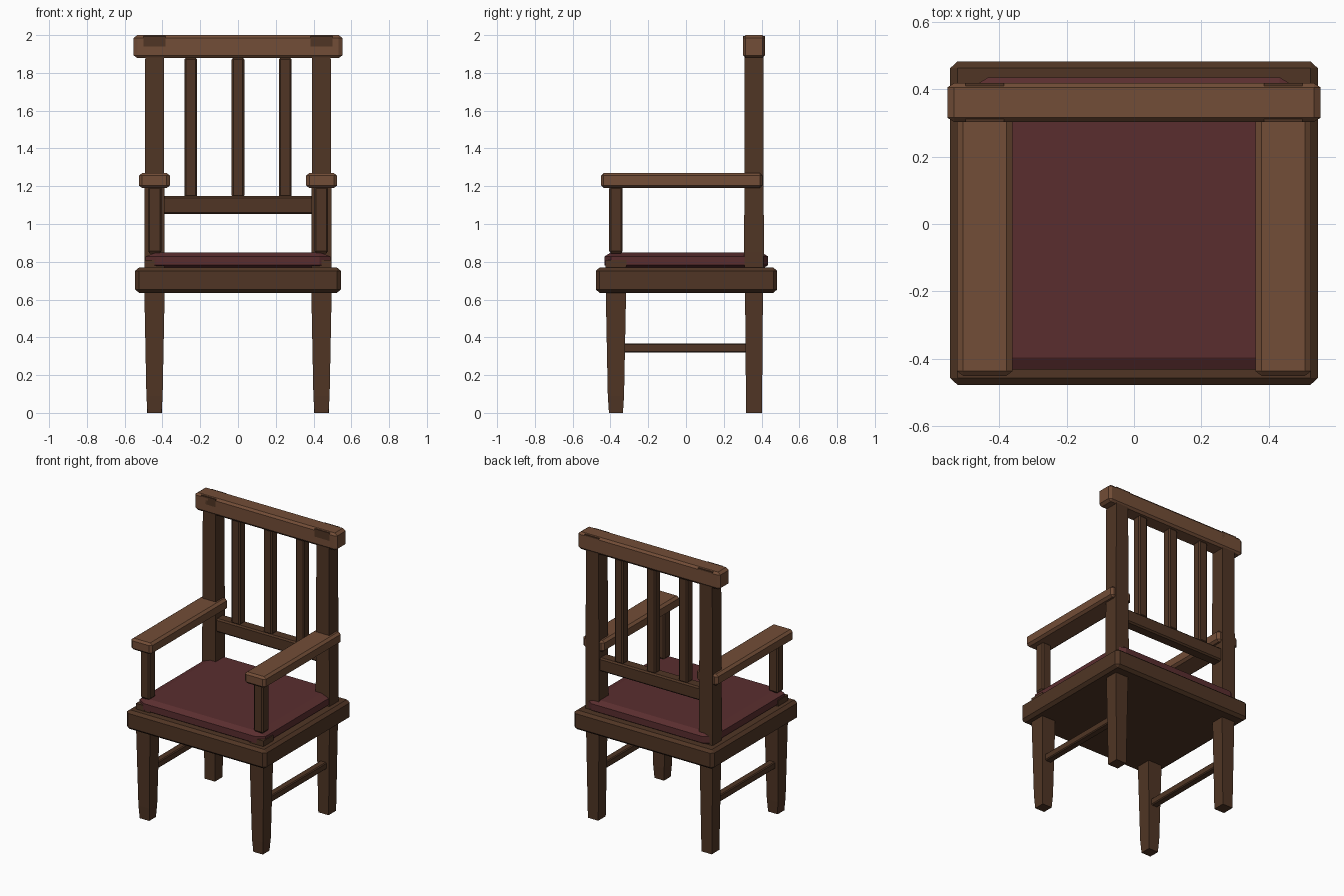
import bpy, bmesh
from mathutils import Vector

if "Cube" in bpy.data.objects:
    bpy.data.objects.remove(bpy.data.objects["Cube"])


def material(name, rgb):
    m = bpy.data.materials.new(name)
    m.diffuse_color = (*rgb, 1)
    m.use_nodes = True
    m.node_tree.nodes["Principled BSDF"].inputs["Base Color"].default_value = m.diffuse_color
    return m


DARK = material("dark_wood", (0.080, 0.036, 0.018))
LIGHT = material("light_wood", (0.170, 0.075, 0.038))
RED = material("maroon_cushion", (0.102, 0.027, 0.028))


def finish(name, bm, mat):
    bmesh.ops.recalc_face_normals(bm, faces=bm.faces[:])
    me = bpy.data.meshes.new(name)
    bm.to_mesh(me)
    bm.free()
    me.materials.append(mat)
    ob = bpy.data.objects.new(name, me)
    bpy.context.collection.objects.link(ob)
    return ob


def box(name, lo, hi, chamfer, mat):
    """Box between two corners with a separate chamfer depth on each axis."""
    lo, hi, c = Vector(lo), Vector(hi), Vector(chamfer)
    bm = bmesh.new()
    bmesh.ops.create_cube(bm, size=1)
    for v in bm.verts:
        v.co = Vector([v.co[i] * (hi[i] - lo[i]) / c[i] for i in range(3)])
    bmesh.ops.bevel(bm, geom=bm.edges[:], offset=1, segments=1,
                    affect='EDGES', profile=0.5)
    for v in bm.verts:
        v.co = Vector([v.co[i] * c[i] for i in range(3)]) + (lo + hi) / 2
    return finish(name, bm, mat)


def post(name, x, y, rings, mat):
    """Square post through rings of (z, half width x, half width y)."""
    bm = bmesh.new()
    loops = [[bm.verts.new((x + sx * hx, y + sy * hy, z))
              for sx, sy in ((-1, -1), (1, -1), (1, 1), (-1, 1))]
             for z, hx, hy in rings]
    bm.faces.new(loops[0])
    bm.faces.new(loops[-1])
    for a, b in zip(loops, loops[1:]):
        for i in range(4):
            j = (i + 1) % 4
            bm.faces.new((a[i], a[j], b[j], b[i]))
    return finish(name, bm, mat)


# Seat frame and cushion
box("seat_frame", (-0.545, -0.477, 0.635), (0.545, 0.482, 0.77),
    (0.022, 0.02, 0.018), DARK)
box("cushion", (-0.49, -0.432, 0.76), (0.49, 0.435, 0.85),
    (0.058, 0.036, 0.022), RED)

for side, s in (("left", -1), ("right", 1)):
    # Legs, the rear ones running up to the top rail
    post(side + "_front_leg", s * 0.442, -0.371,
         [(0, 0.037, 0.037), (0.09, 0.043, 0.043), (0.6, 0.053, 0.053),
          (0.81, 0.054, 0.055)], DARK)
    post(side + "_back_post", s * 0.442, 0.36,
         [(0, 0.04, 0.042), (0.6, 0.05, 0.047), (0.85, 0.053, 0.052),
          (1.88, 0.049, 0.05), (1.94, 0.057, 0.058), (1.995, 0.057, 0.058)], DARK)
    # Armrest with its support
    xs = sorted((s * 0.36, s * 0.525))
    box(side + "_armrest", (xs[0], -0.45, 1.19), (xs[1], 0.405, 1.27),
        (0.018, 0.014, 0.014), LIGHT)
    xs = sorted((s * 0.405, s * 0.477))
    box(side + "_arm_support", (xs[0], -0.407, 0.845), (xs[1], -0.335, 1.2),
        (0.009, 0.009, 0.012), DARK)
    # Side stretcher
    xs = sorted((s * 0.417, s * 0.467))
    box(side + "_stretcher", (xs[0], -0.34, 0.32), (xs[1], 0.335, 0.368),
        (0.006, 0.006, 0.006), DARK)

# Backrest
box("top_rail", (-0.553, 0.302, 1.878), (0.553, 0.418, 2.0),
    (0.02, 0.013, 0.015), LIGHT)
box("lower_back_rail", (-0.41, 0.32, 1.052), (0.41, 0.40, 1.147),
    (0.012, 0.01, 0.01), DARK)
for name, x in (("left", -0.25), ("middle", 0), ("right", 0.25)):
    box(name + "_back_slat", (x - 0.034, 0.327, 1.14), (x + 0.034, 0.393, 1.882),
        (0.009, 0.009, 0.012), DARK)
